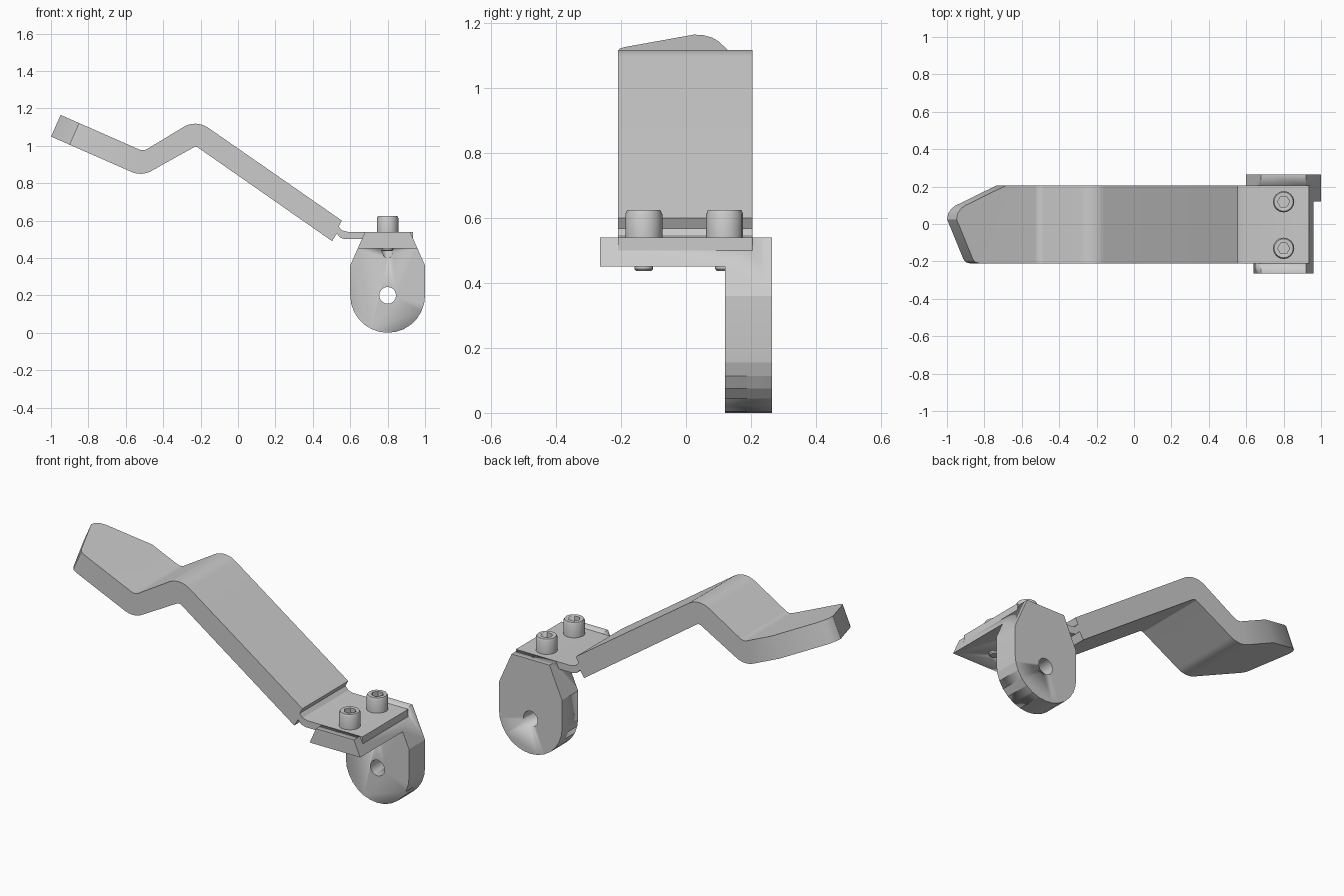
import bpy, bmesh, math
from mathutils import Vector

if "Cube" in bpy.data.objects:
    bpy.data.objects.remove(bpy.data.objects["Cube"])


def finish(bm, name, smooth=30):
    bmesh.ops.recalc_face_normals(bm, faces=bm.faces[:])
    me = bpy.data.meshes.new(name)
    bm.to_mesh(me)
    bm.free()
    ob = bpy.data.objects.new(name, me)
    bpy.context.collection.objects.link(ob)
    bpy.ops.object.select_all(action='DESELECT')
    bpy.context.view_layer.objects.active = ob
    ob.select_set(True)
    bpy.ops.object.shade_smooth_by_angle(angle=math.radians(smooth))
    return ob


def prism_bm(points, y0, y1):
    """Extrude an (x, z) outline along y."""
    bm = bmesh.new()
    face = bm.faces.new([bm.verts.new((x, y0, z)) for x, z in points])
    ext = bmesh.ops.extrude_face_region(bm, geom=[face])['geom']
    verts = [g for g in ext if isinstance(g, bmesh.types.BMVert)]
    bmesh.ops.translate(bm, verts=verts, vec=(0, y1 - y0, 0))
    return bm


def lathe(name, profile, x, y, n):
    """Revolve an (r, z) profile around a vertical axis."""
    bm = bmesh.new()
    rings = [[bm.verts.new((x + r * math.cos(2 * math.pi * i / n),
                            y + r * math.sin(2 * math.pi * i / n), z))
              for i in range(n)] for r, z in profile]
    for a, b in zip(rings, rings[1:]):
        for i in range(n):
            j = (i + 1) % n
            bm.faces.new((a[i], a[j], b[j], b[i]))
    bm.faces.new(rings[0])
    bm.faces.new(rings[-1])
    return finish(bm, name)


def cut(ob, cutter):
    cutter.hide_render = True
    mod = ob.modifiers.new("cut", 'BOOLEAN')
    mod.operation = 'DIFFERENCE'
    mod.solver = 'EXACT'
    mod.object = cutter
    # keep the cut in front of the smoothing
    with bpy.context.temp_override(object=ob, active_object=ob):
        bpy.ops.object.modifier_apply(modifier=mod.name)
    bpy.data.objects.remove(cutter)


def fillet(a, c, b, r, n=8):
    """Round the corner c between points a and b."""
    a, c, b = Vector(a), Vector(c), Vector(b)
    u, v = (a - c).normalized(), (b - c).normalized()
    half = u.angle(v) / 2
    centre = c + (u + v).normalized() * (r / math.sin(half))
    p = c + u * (r / math.tan(half)) - centre
    q = c + v * (r / math.tan(half)) - centre
    return [tuple(centre + (p.lerp(q, i / n)).normalized() * r) for i in range(n + 1)]


# Lever: bent strip with a thin mounting tongue
Y0, Y1 = -0.21, 0.205
top = [(-0.99, 1.183), (-0.506, 0.970), (-0.224, 1.141), (0.555, 0.60)]
bottom = [(0.503, 0.49), (-0.225, 0.998), (-0.515, 0.836), (-1.04, 1.067)]
profile = [top[0]] + fillet(*top[:3], 0.05) + fillet(*top[1:], 0.12) + [top[3]]
profile += [(0.538, 0.568), (0.556, 0.548), (0.585, 0.54), (0.935, 0.54),
            (0.935, 0.50), (0.572, 0.50), (0.548, 0.508), (0.528, 0.53)]
profile += [bottom[0]] + fillet(*bottom[:3], 0.025) + fillet(*bottom[1:], 0.12) + [bottom[3]]
bm = prism_bm(profile, Y0, Y1)

# Trim the lever tip to its pointed, rounded plan
normal = Vector((0.403, 0, 0.915))
plan = [(-0.735, 0.206), (-0.955, 0.098), (-0.978, 0.08), (-0.994, 0.055),
        (-0.999, 0.025), (-0.912, -0.188), (-0.90, -0.204), (-0.875, -0.211)]
plan = [Vector((x, y, 1.05 - 0.44 * (x + 1))) for x, y in plan]
for p, q in zip(plan, plan[1:]):
    outward = (q - p).cross(normal)
    if outward.x > 0:
        outward.negate()
    geo = bm.verts[:] + bm.edges[:] + bm.faces[:]
    bmesh.ops.bisect_plane(bm, geom=geo, plane_co=p, plane_no=outward, clear_outer=True)
    bmesh.ops.holes_fill(bm, edges=[e for e in bm.edges if e.is_boundary], sides=0)
finish(bm, "lever")

# Bracket: angled base with one round-ended ear
outline = [(0.68, 0.54), (0.6, 0.36)]
outline += [(0.8 - 0.2 * math.cos(math.pi * i / 14), 0.2 - 0.2 * math.sin(math.pi * i / 14))
            for i in range(15)]
outline += [(1.0, 0.36), (0.92, 0.54)]
bracket = finish(prism_bm(outline, -0.265, 0.265), "bracket", 12)


def box(x0, x1, z0, z1):
    return [(x0, z0), (x1, z0), (x1, z1), (x0, z1)]


cut(bracket, finish(prism_bm(box(0.4, 1.2, -0.2, 0.45), -0.5, 0.12), "underside_cutter"))
cut(bracket, finish(prism_bm(box(0.4, 1.2, 0.50, 0.7), Y0, Y1), "groove_cutter"))
hole = [(0.8 + 0.045 * math.cos(math.pi * i / 8), 0.2 + 0.045 * math.sin(math.pi * i / 8))
        for i in range(16)]
cut(bracket, finish(prism_bm(hole, 0.0, 0.4), "pivot_hole_cutter"))

# Socket-head bolts in drilled holes
for side, y in (("left", -0.13), ("right", 0.119)):
    drill = [(0.001, 0.395), (0.018, 0.405), (0.031, 0.43), (0.031, 0.6)]
    cut(bracket, lathe("drill_cutter", drill, 0.8, y, 16))
    bolt = lathe("bolt_" + side, [(0.024, 0.437), (0.029, 0.443), (0.029, 0.54),
                                  (0.057, 0.54), (0.057, 0.612), (0.051, 0.625)], 0.8, y, 16)
    cut(bolt, lathe("socket_cutter", [(0.032, 0.575), (0.032, 0.7)], 0.8, y, 6))
